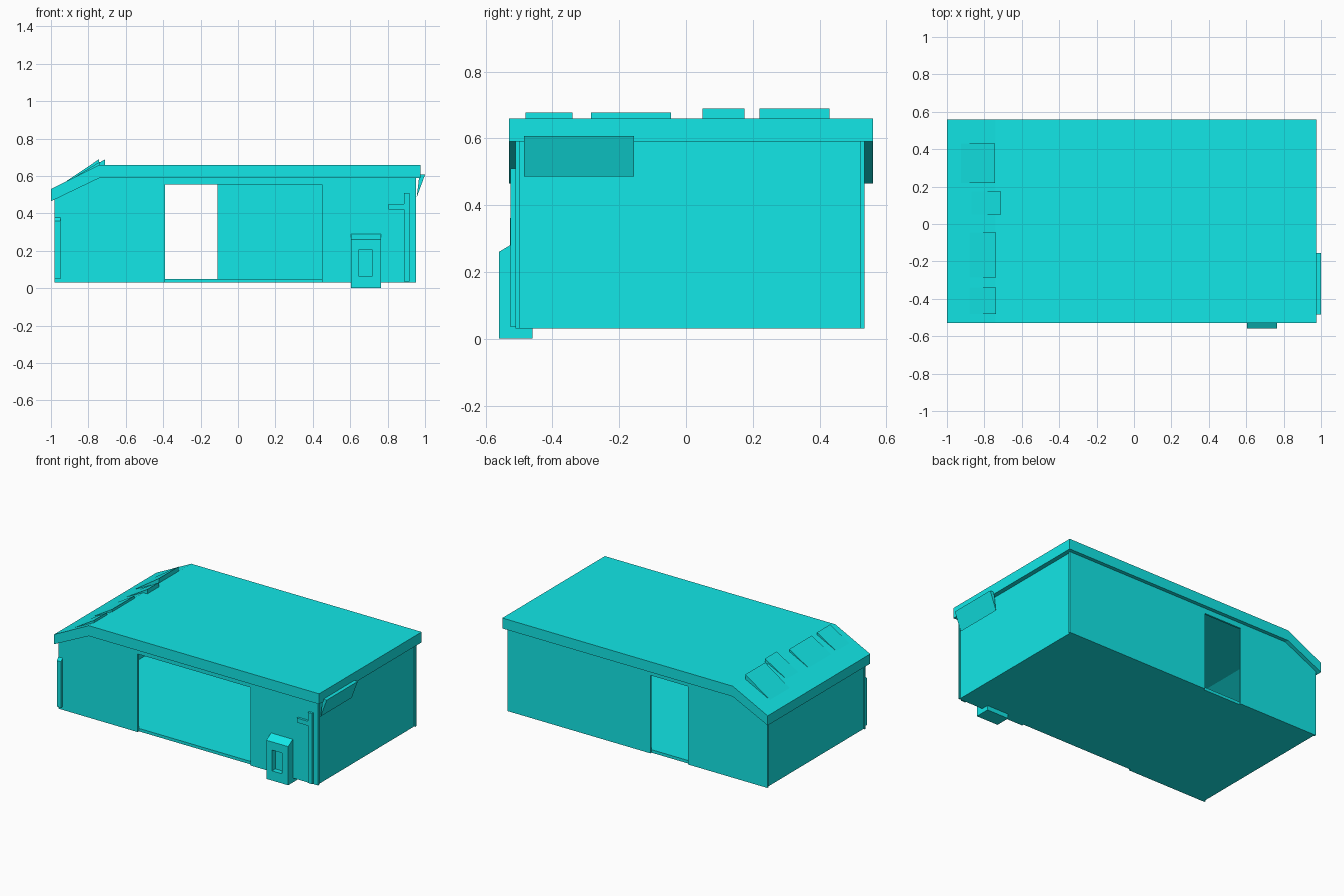
import bpy, bmesh
from mathutils import Vector

cube = bpy.data.objects.get("Cube")
if cube:
    bpy.data.objects.remove(cube, do_unlink=True)

teal = bpy.data.materials.new("teal")
teal.use_nodes = True
teal.diffuse_color = (0.006, 0.8, 0.8, 1)
teal.node_tree.nodes["Principled BSDF"].inputs["Base Color"].default_value = teal.diffuse_color


def prism(name, profile, axis, lo, hi):
    """Extrude a flat profile along x (profile is y,z) or along y (profile is x,z)."""
    bm = bmesh.new()
    place = (lambda p: (lo, p[0], p[1])) if axis == "x" else (lambda p: (p[0], lo, p[1]))
    face = bm.faces.new([bm.verts.new(place(p)) for p in profile])
    grown = bmesh.ops.extrude_face_region(bm, geom=[face])
    move = Vector((hi - lo, 0, 0) if axis == "x" else (0, hi - lo, 0))
    bmesh.ops.translate(bm, vec=move, verts=[v for v in grown["geom"] if isinstance(v, bmesh.types.BMVert)])
    bmesh.ops.recalc_face_normals(bm, faces=bm.faces)
    mesh = bpy.data.meshes.new(name)
    bm.to_mesh(mesh)
    bm.free()
    mesh.materials.append(teal)
    obj = bpy.data.objects.new(name, mesh)
    bpy.context.collection.objects.link(obj)
    return obj


def box(name, x, y, z):
    return prism(name, [(x[0], z[0]), (x[1], z[0]), (x[1], z[1]), (x[0], z[1])], "y", *y)


# Long walls, each with a doorway notched out of the profile
def long_wall(name, door_end, y0, y1):
    prism(name, [(-.98, .03), (-.39, .03), (-.39, .555), (door_end, .555), (door_end, .03),
                 (.953, .03), (.953, .592), (-.74, .592), (-.98, .477)], "y", y0, y1)


long_wall("front_wall", .45, -.51, -.497)
long_wall("back_wall", -.11, .523, .535)

# End walls and floor fit between the long walls
box("left_end_wall", (.93, .945), (-.497, .523), (.03, .592))
box("right_end_wall", (-.972, -.958), (-.497, .523), (.03, .483))
box("floor", (-.958, .93), (-.497, .523), (.03, .05))

# Roof slab, bent down at one end
prism("roof", [(-1, .465), (-.74, .59), (.975, .59), (.975, .66), (-.74, .66), (-1, .53)],
      "y", -.53, .56)

# Tilted wedges on the sloping part of the roof
wedges = [(-.48, -.34, -.88, -.737, .677), (-.285, -.045, -.88, -.737, .677),
          (.05, .175, -.87, -.71, .69), (.22, .43, -.925, -.743, .69)]
for i, (y0, y1, x0, x1, top) in enumerate(wedges):
    foot = .53 + (x0 + 1) * .5
    prism(f"roof_wedge_{i + 1}", [(x0, foot), (x1, top), (x1, .645)], "y", y0, y1)

# Panel on the end wall, leaning out at the top
prism("leaning_sign", [(.955, .485), (1, .607), (.97, .607)], "y", -.485, -.155)

# Kiosk with a sloped top and a recessed front opening
kiosk = prism("kiosk", [(-.56, 0), (-.46, 0), (-.46, .29), (-.51, .29), (-.56, .26)], "x", .603, .765)
bm = bmesh.new()
bm.from_mesh(kiosk.data)
for co, no in (((.645, 0, 0), (1, 0, 0)), ((.72, 0, 0), (1, 0, 0)),
               ((0, 0, .065), (0, 0, 1)), ((0, 0, .205), (0, 0, 1))):
    bmesh.ops.bisect_plane(bm, geom=bm.verts[:] + bm.edges[:] + bm.faces[:], plane_co=co, plane_no=no)
bm.normal_update()
opening = [f for f in bm.faces if f.normal.y < -.99
           and .645 < f.calc_center_median().x < .72 and .065 < f.calc_center_median().z < .205]
recess = bmesh.ops.extrude_face_region(bm, geom=opening)
bmesh.ops.translate(bm, vec=(0, .035, 0), verts=[v for v in recess["geom"] if isinstance(v, bmesh.types.BMVert)])
bmesh.ops.delete(bm, geom=[f for f in opening if f.is_valid], context="FACES_ONLY")
bmesh.ops.recalc_face_normals(bm, faces=bm.faces)
bm.to_mesh(kiosk.data)
bm.free()

# Pipe with a side arm, as one outline
prism("wall_pipe", [(.887, .035), (.918, .035), (.918, .51), (.887, .51), (.887, .45),
                    (.805, .45), (.805, .42), (.887, .42)], "y", -.525, -.508)

# Corner strip with a chamfered top
prism("corner_strip", [(-.527, .05), (-.508, .05), (-.508, .38), (-.527, .36)], "x", -.98, -.948)
